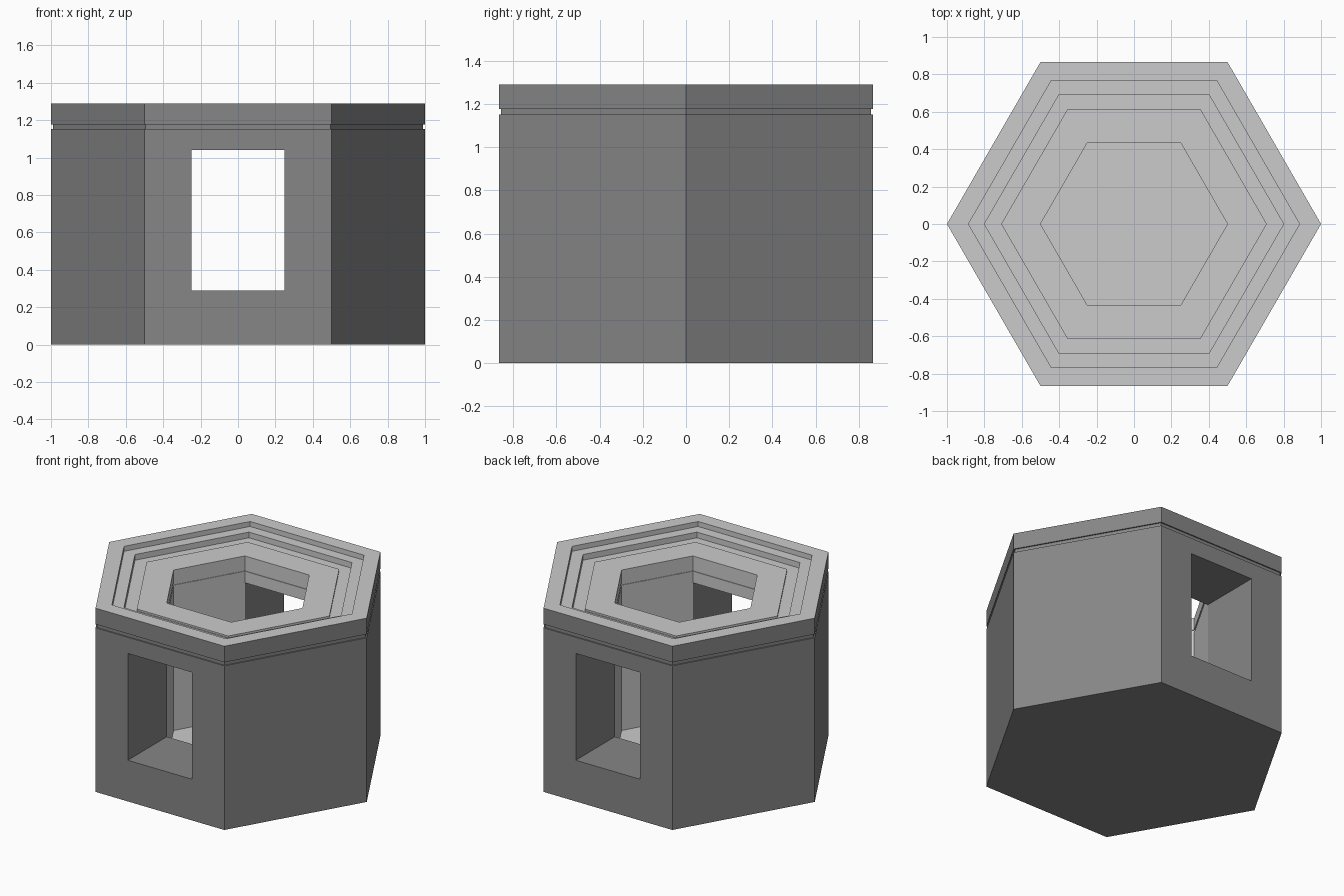
import bpy, bmesh
from math import cos, sin, pi

if "Cube" in bpy.data.objects:
    bpy.data.objects.remove(bpy.data.objects["Cube"])

SIDES = 6

# Slot 0 stays plain grey, slot 1 is the darker wall grey
dark = bpy.data.materials.new("dark_wall")
dark.diffuse_color = (0.24, 0.24, 0.24, 1)
dark.use_nodes = True
dark.node_tree.nodes["Principled BSDF"].inputs["Base Color"].default_value = dark.diffuse_color


def lathe_hex(name, profile, dark_bands):
    """Sweep a (radius, z) profile around z with six flat sides and cap both ends.
    The first cap and the first dark_bands bands use the dark material."""
    bm = bmesh.new()
    rings = [[bm.verts.new((r * cos(2 * pi * i / SIDES), r * sin(2 * pi * i / SIDES), z))
              for i in range(SIDES)] for r, z in profile]
    bm.faces.new(rings[0][::-1]).material_index = 1
    bm.faces.new(rings[-1])
    for band, (a, b) in enumerate(zip(rings, rings[1:])):
        for i in range(SIDES):
            j = (i + 1) % SIDES
            face = bm.faces.new((a[i], a[j], b[j], b[i]))
            face.material_index = int(band < dark_bands)
    bmesh.ops.recalc_face_normals(bm, faces=bm.faces)
    mesh = bpy.data.meshes.new(name)
    mesh.materials.append(None)
    mesh.materials.append(dark)
    bm.to_mesh(mesh)
    bm.free()
    obj = bpy.data.objects.new(name, mesh)
    bpy.context.collection.objects.link(obj)
    return obj


# Hexagonal tower: outer wall with seam groove, stepped top, hollow inside
tower = lathe_hex("hexagonal_tower", [
    (1.0, 0.0), (1.0, 1.152), (0.99, 1.152), (0.99, 1.177), (1.0, 1.177), (1.0, 1.29),
    (0.885, 1.29), (0.885, 1.255), (0.80, 1.255), (0.80, 1.215),
    (0.71, 1.215), (0.71, 1.227), (0.50, 1.227),
    (0.50, 1.14), (0.505, 1.14), (0.505, 1.12), (0.50, 1.12), (0.50, 0.10),
], dark_bands=5)

# Window opening running through front and back walls, with dark reveals
bpy.ops.mesh.primitive_cube_add(size=1, location=(0, 0, 0.664))
cutter = bpy.context.object
cutter.name = "window_cutter"
cutter.scale = (0.499, 2.2, 0.75)
cutter.hide_render = True
cutter.data.materials.append(None)
cutter.data.materials.append(dark)
for poly in cutter.data.polygons:
    poly.material_index = 1

cut = tower.modifiers.new("windows", 'BOOLEAN')
cut.operation = 'DIFFERENCE'
cut.solver = 'EXACT'
cut.object = cutter
bpy.context.view_layer.objects.active = tower
bpy.ops.object.modifier_apply(modifier=cut.name)
bpy.data.objects.remove(cutter)
